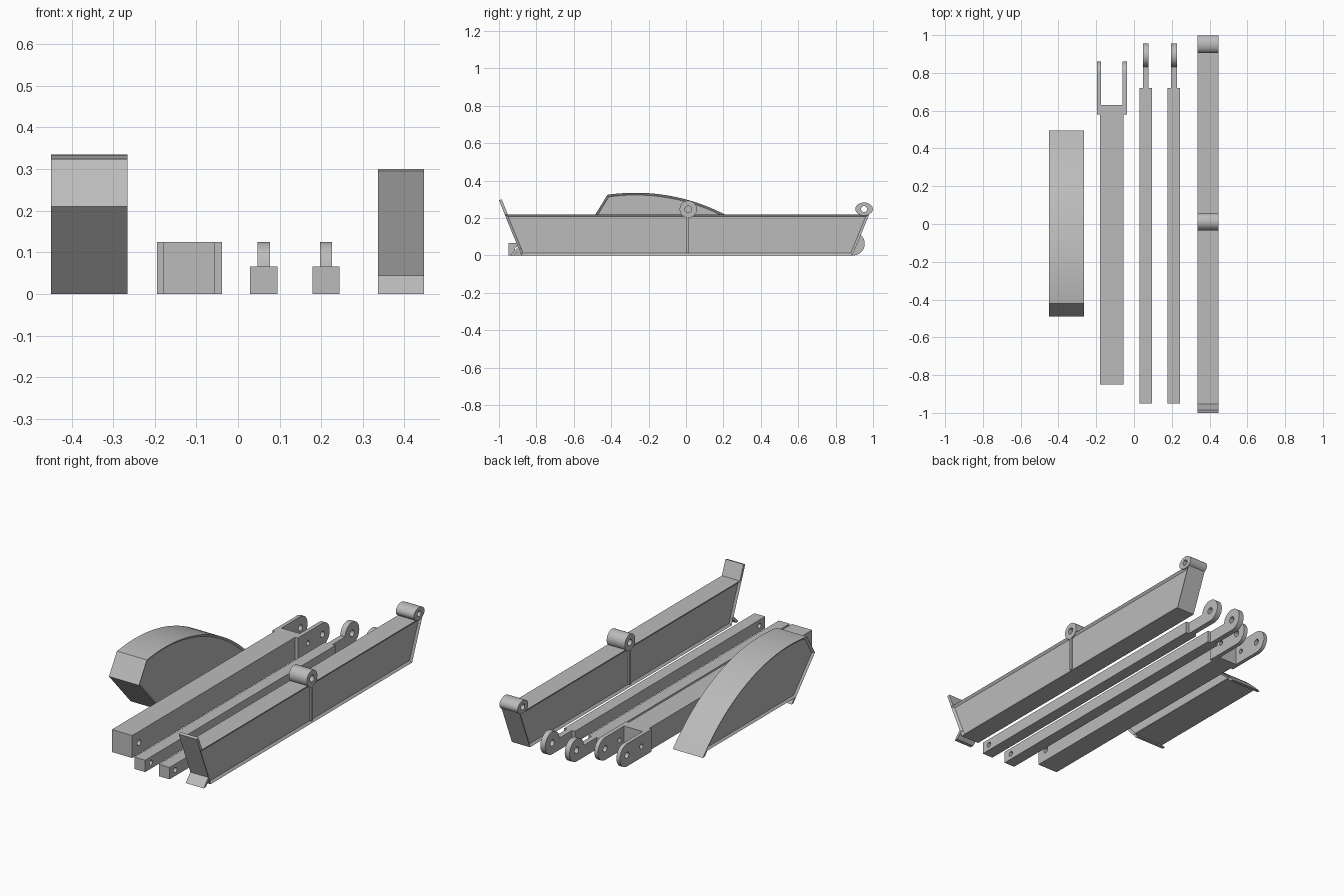
import bpy, bmesh, math
from mathutils import Matrix

if "Cube" in bpy.data.objects:
    bpy.data.objects.remove(bpy.data.objects["Cube"])

steel = bpy.data.materials.new("steel_grey")
steel.diffuse_color = (0.5, 0.5, 0.5, 1)
steel.use_nodes = True
steel.node_tree.nodes["Principled BSDF"].inputs["Base Color"].default_value = steel.diffuse_color

# local x, y, z of a profile become world y, z, x
TURN = Matrix(((0, 0, 1, 0), (1, 0, 0, 0), (0, 1, 0, 0), (0, 0, 0, 1)))


def arc(cy, cz, ry, rz, a0, a1, n=16):
    """Points on an ellipse from angle a0 to a1 in degrees."""
    return [(cy + ry * math.cos(math.radians(a0 + (a1 - a0) * i / n)),
             cz + rz * math.sin(math.radians(a0 + (a1 - a0) * i / n))) for i in range(n + 1)]


def hole(cy, cz, r):
    return arc(cy, cz, r, r, 0, 337.5, 15)


def prism(name, x0, x1, outline, holes=(), panel=None):
    """Side profile (y, z) extruded from x0 to x1; panel = (rim width, depth)."""
    cu = bpy.data.curves.new(name, 'CURVE')
    cu.dimensions, cu.fill_mode = '2D', 'BOTH'
    cu.extrude = (x1 - x0) / 2
    for loop in [outline, *holes]:
        sp = cu.splines.new('POLY')
        sp.points.add(len(loop) - 1)
        for p, (y, z) in zip(sp.points, loop):
            p.co = (y, z, 0, 1)
        sp.use_cyclic_u = True
    tmp = bpy.data.objects.new(name + "_curve", cu)
    bpy.context.collection.objects.link(tmp)
    dg = bpy.context.evaluated_depsgraph_get()
    me = bpy.data.meshes.new_from_object(tmp.evaluated_get(dg))
    bpy.data.objects.remove(tmp)
    me.transform(Matrix.Translation(((x0 + x1) / 2, 0, 0)) @ TURN)
    bm = bmesh.new()
    bm.from_mesh(me)
    bmesh.ops.remove_doubles(bm, verts=bm.verts, dist=1e-5)
    bmesh.ops.recalc_face_normals(bm, faces=bm.faces)
    if panel:
        caps = [f for f in bm.faces if abs(f.normal.x) > 0.99]
        bmesh.ops.inset_region(bm, faces=caps, thickness=panel[0], depth=-panel[1],
                               use_even_offset=True)
    bm.to_mesh(me)
    bm.free()
    me.materials.clear()
    me.materials.append(steel)
    ob = bpy.data.objects.new(name, me)
    bpy.context.collection.objects.link(ob)
    bpy.ops.object.select_all(action='DESELECT')
    ob.select_set(True)
    bpy.context.view_layer.objects.active = ob
    bpy.ops.object.shade_smooth_by_angle(angle=math.radians(30))
    return ob


def rect(y0, y1, z0, z1):
    return [(y0, z0), (y1, z0), (y1, z1), (y0, z1)]


def lug(y0, cy, r, z_neck):
    """Strap that ends in a round eye."""
    a = 180 - math.degrees(math.asin(min(1, (z_neck - r) / r))) if z_neck < 2 * r else 90
    return [(y0, 0)] + arc(cy, r, r, r, -90, a, 24) + [(y0, z_neck)]


# Curved segment box with recessed sides and end lips
X0, X1 = -0.45, -0.265
R, CY, CZ = 1.04, -0.27, 0.335 - 1.04
A0 = math.degrees(math.asin((0.025 - CZ) / R))
A1 = math.degrees(math.acos((-0.42 - CY) / R))
prism("curved_segment", X0, X1,
      [(-0.3226, 0.025)] + arc(CY, CZ, R, R, A0, A1, 28) + [(-0.49, 0.21)], panel=(0.012, 0.01))
prism("segment_front_lip", X0, X1, [(-0.30, 0), (-0.284, 0), (-0.306, 0.025), (-0.3226, 0.025)])
prism("segment_back_lip", X0, X1, [(0.479, 0), (0.495, 0), (0.4707, 0.025), (0.454, 0.025)])

# Wide bar and its fork
prism("wide_bar", -0.18, -0.055, rect(-0.85, 0.63, 0, 0.125), [hole(-0.79, 0.0625, 0.016)])
for i, (x0, x1) in enumerate([(-0.195, -0.174), (-0.061, -0.038)]):
    prism(f"fork_plate_{i + 1}", x0, x1, lug(0.58, 0.797, 0.0625, 0.125),
          [hole(0.797, 0.0625, 0.017), hole(0.67, 0.0625, 0.013)])

# Two narrow bars with eye ends
for i, xc in enumerate([0.0615, 0.2115]):
    prism(f"narrow_bar_{i + 1}", xc - 0.033, xc + 0.033, rect(-0.95, 0.72, 0, 0.066),
          [hole(-0.9, 0.033, 0.014)])
    prism(f"bar_eye_{i + 1}", xc - 0.015, xc + 0.015, lug(0.72, 0.893, 0.0625, 0.066),
          [hole(0.893, 0.0625, 0.018)])

# Large beam with recessed sides
X0, X1 = 0.336, 0.447
prism("beam", X0, X1, [(-0.88, 0), (0.89, 0), (0.98, 0.22), (-0.97, 0.22)], panel=(0.013, 0.01))
for i, x in enumerate([X0, X1 - 0.01]):
    prism(f"beam_stiffener_{i + 1}", x, x + 0.01, rect(0.004, 0.016, 0.013, 0.207))
prism("beam_front_flange", X0, X1, [(-0.97, 0.22), (-0.953, 0.22), (-0.985, 0.3), (-1.0, 0.295)])
prism("beam_foot_lip", X0, X1, [(-0.94, 0), (-0.92, 0), (-0.885, 0.035), (-0.898, 0.045)])

# Hinge bosses on the beam
prism("middle_boss", X0, X1, arc(0.012, 0.247, 0.046, 0.046, 0, 348.75, 31),
      [hole(0.012, 0.247, 0.018)])
prism("end_boss", X0, X1, arc(0.952, 0.248, 0.047, 0.035, 0, 348.75, 31),
      [hole(0.952, 0.248, 0.016)])
